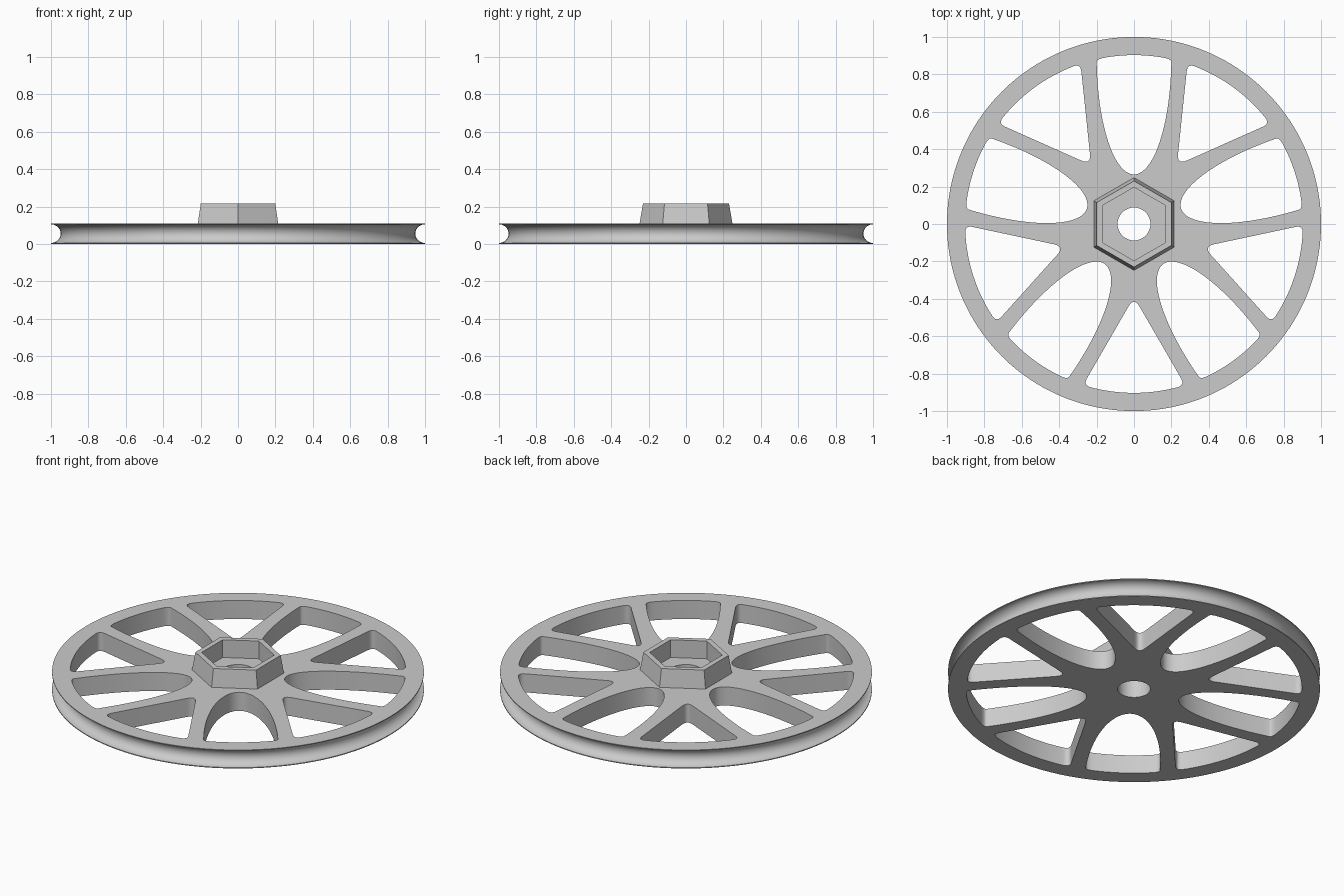
import bpy, bmesh, math
from mathutils import Vector

if "Cube" in bpy.data.objects:
    bpy.data.objects.remove(bpy.data.objects["Cube"])

T = 0.11          # plate thickness
TOP = 0.215       # hub top height
RIM = 0.903       # inner radius of the rim

mat = bpy.data.materials.new("light_grey")
mat.diffuse_color = (0.6, 0.6, 0.6, 1)
mat.use_nodes = True
mat.node_tree.nodes["Principled BSDF"].inputs["Base Color"].default_value = mat.diffuse_color


def finish(name, bm, angle):
    bmesh.ops.recalc_face_normals(bm, faces=bm.faces[:])
    me = bpy.data.meshes.new(name)
    bm.to_mesh(me)
    bm.free()
    me.materials.append(mat)
    ob = bpy.data.objects.new(name, me)
    bpy.context.collection.objects.link(ob)
    bpy.ops.object.select_all(action='DESELECT')
    ob.select_set(True)
    bpy.context.view_layer.objects.active = ob
    bpy.ops.object.shade_smooth_by_angle(angle=math.radians(angle))
    return ob


def circle(r, n, start=0.0):
    return [(r * math.cos(start + 2 * math.pi * i / n),
             r * math.sin(start + 2 * math.pi * i / n)) for i in range(n)]


def bez(a, c, b, n=7):
    a, b, c = Vector(a), Vector(b), Vector(c)
    return [tuple(a * (1 - t) ** 2 + c * 2 * t * (1 - t) + b * t * t)
            for t in (i / n for i in range(n + 1))]


def rim_arc(deg, n=8):
    return [(RIM * math.sin(math.radians(deg * (1 - i / n))),
             RIM * math.cos(math.radians(deg * (1 - i / n)))) for i in range(n + 1)]


def mirrored(half):
    # half outline runs from the inner tip to the rim centre, both on x = 0
    return half + [(-x, y) for x, y in half[-2:0:-1]]


def turned(pts, deg):
    c, s = math.cos(math.radians(deg)), math.sin(math.radians(deg))
    return [(x * c - y * s, x * s + y * c) for x, y in pts]


# U-shaped window: half ellipse closed by the rim arc
ell = [(0.2 * math.sin(t), 0.9 - 0.635 * math.cos(t))
       for t in (math.radians(86.8) * i / 24 for i in range(25))]
arc = rim_arc(10.6)
u_window = mirrored(ell[:-1] + bez(ell[-1], (0.2, 0.88), arc[0]) + arc[1:])

# Triangular window: rounded apex, straight sides, rim arc
arc = rim_arc(15.1)
tip = bez((-0.03, 0.442), (0, 0.39), (0.03, 0.442), 8)[4:]
v_window = mirrored(tip + bez((0.252, 0.826), (0.272, 0.861), arc[0]) + arc[1:])

# Wheel plate: rim groove, windows and bore
bm = bmesh.new()
caps = {0: [], 1: []}


def wall(rings):
    """Connect rings of points, given as (points, z), keeping both end loops."""
    rows = [[bm.verts.new((x, y, z)) for x, y in pts] for pts, z in rings]
    n = len(rows[0])
    for a, b in zip(rows, rows[1:]):
        for i in range(n):
            j = (i + 1) % n
            bm.faces.new((a[i], a[j], b[j], b[i]))
    for k, row in ((0, rows[0]), (1, rows[-1])):
        caps[k] += [bm.edges.get((row[i], row[(i + 1) % n])) for i in range(n)]


N = 160
groove = [(1.0, 0.0)]
for i in range(17):
    a = math.pi * i / 16
    groove.append((1 - 0.052 * math.sin(a), T / 2 - 0.05 * math.cos(a)))
groove.append((1.0, T))
wall([(circle(r, N), z) for r, z in groove])
for k in range(5):
    for outline, deg in ((u_window, 72 * k), (v_window, 72 * k + 36)):
        pts = turned(outline, deg)
        wall([(pts, 0), (pts, T)])
bore = circle(0.088, 48)
wall([(bore, 0), (bore, T)])
for k in (0, 1):
    bmesh.ops.triangle_fill(bm, edges=caps[k], use_beauty=True,
                            normal=(0, 0, 1 if k else -1))
finish("wheel_plate", bm, 35)

# Hexagonal hub socket: tapered outside, straight inside
bm = bmesh.new()
rows = [[bm.verts.new((x, y, z)) for x, y in circle(r, 6, math.pi / 2)]
        for r, z in ((0.248, T), (0.23, TOP), (0.196, TOP), (0.196, T))]
for a, b in zip(rows, rows[1:] + rows[:1]):
    for i in range(6):
        j = (i + 1) % 6
        bm.faces.new((a[i], a[j], b[j], b[i]))
finish("hex_hub", bm, 20)
